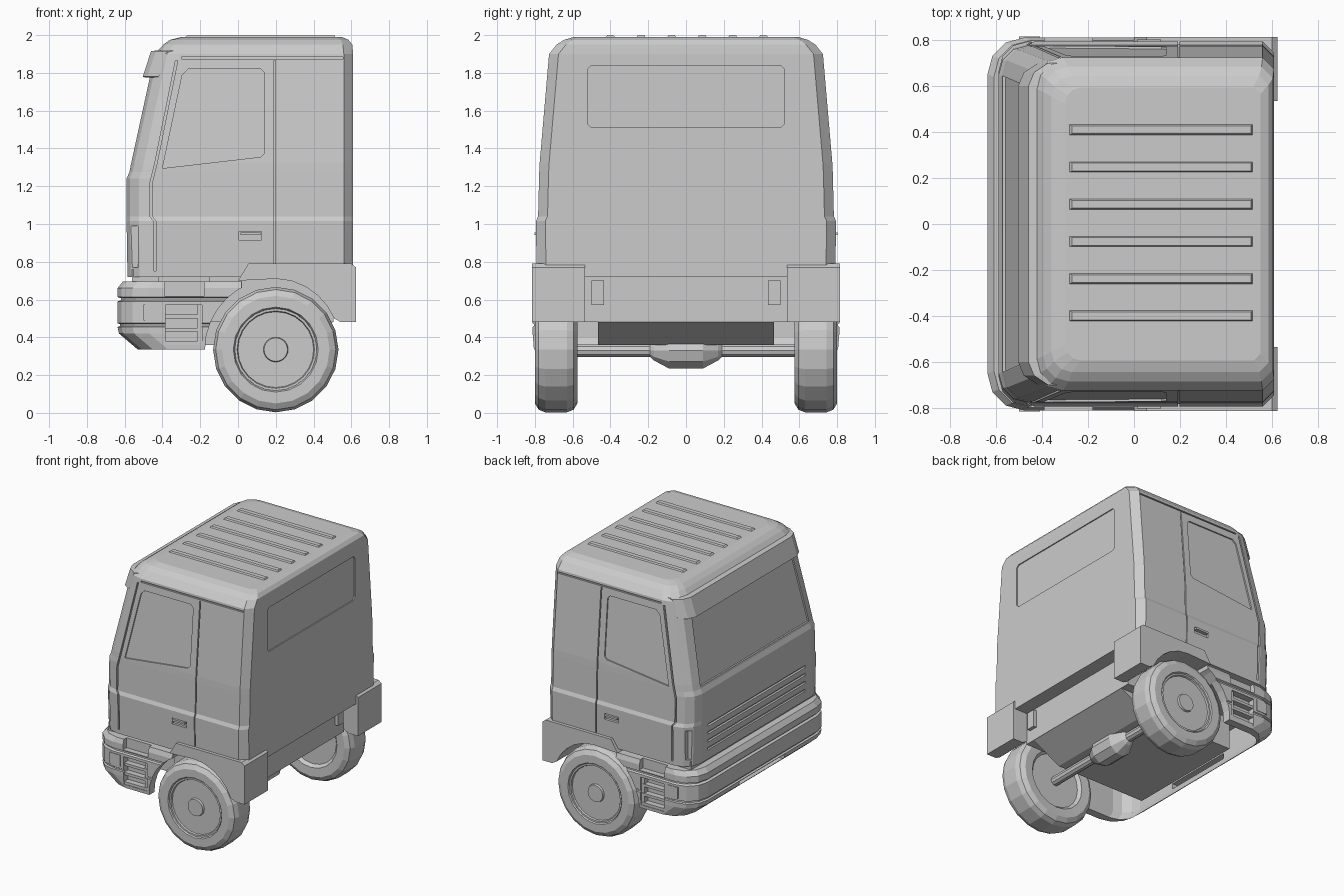
import bpy, bmesh, math
from mathutils import Vector


def mesh_obj(name, verts, faces):
    bm = bmesh.new()
    vs = [bm.verts.new(v) for v in verts]
    for f in faces:
        bm.faces.new([vs[i] for i in f])
    bmesh.ops.recalc_face_normals(bm, faces=bm.faces)
    me = bpy.data.meshes.new(name)
    bm.to_mesh(me)
    bm.free()
    ob = bpy.data.objects.new(name, me)
    bpy.context.collection.objects.link(ob)
    return ob


def loft(name, rings):
    n, m = len(rings[0]), len(rings)
    faces = [(k*n+i, k*n+(i+1) % n, (k+1)*n+(i+1) % n, (k+1)*n+i)
             for k in range(m-1) for i in range(n)]
    faces += [tuple(range(n)), tuple(range((m-1)*n, m*n))]
    return mesh_obj(name, [v for r in rings for v in r], faces)


def prism(name, xz, y0, y1):
    return loft(name, [[(x, y, z) for x, z in xz] for y in (y0, y1)])


def box(name, x0, x1, y0, y1, z0, z1):
    return prism(name, [(x0, z0), (x1, z0), (x1, z1), (x0, z1)], y0, y1)


def lathe(name, prof, cx, cz, n, side=1):
    # revolve (radius, y) around an axis parallel to y
    rings = [[(cx+r*math.cos(2*math.pi*i/n), side*y, cz+r*math.sin(2*math.pi*i/n))
              for i in range(n)] for r, y in prof]
    return loft(name, rings)


def ring(z, xf, xb, hw, rf, cb, seg=3):
    # plan outline: rounded front corners, chamfered rear corners
    half = []
    for i in range(seg+1):
        a = math.pi - i*math.pi/2/seg
        half.append((xf+rf+rf*math.cos(a), hw-rf+rf*math.sin(a)))
    half += [(xb-cb, hw), (xb, hw-cb)]
    return [(x, y, z) for x, y in half] + [(x, -y, z) for x, y in reversed(half)]


def cut(ob, cutters):
    for c in cutters:
        c.hide_render = True
        m = ob.modifiers.new("cut", 'BOOLEAN')
        m.operation, m.solver, m.object = 'DIFFERENCE', 'EXACT', c
    bpy.context.view_layer.update()
    me = bpy.data.meshes.new_from_object(ob.evaluated_get(bpy.context.evaluated_depsgraph_get()))
    ob.modifiers.clear()
    ob.data = me
    for c in cutters:
        bpy.data.objects.remove(c)


# cab levels: z, front x, rear x, half width, front corner, rear chamfer
LEVELS = [(0.72, -0.585, 0.61, 0.79, 0.13, 0.05), (1.015, -0.59, 0.61, 0.795, 0.13, 0.05),
          (1.04, -0.59, 0.61, 0.783, 0.13, 0.05), (1.24, -0.59, 0.61, 0.778, 0.13, 0.05),
          (1.275, -0.575, 0.61, 0.777, 0.13, 0.05), (1.32, -0.566, 0.61, 0.775, 0.13, 0.05),
          (1.90, -0.44, 0.61, 0.725, 0.13, 0.05), (1.95, -0.395, 0.605, 0.685, 0.11, 0.05),
          (1.975, -0.36, 0.585, 0.645, 0.09, 0.04), (1.99, -0.30, 0.55, 0.595, 0.07, 0.03)]
cab = loft("cab", [ring(*l) for l in LEVELS])


def level(z, col):
    for a, b in zip(LEVELS, LEVELS[1:]):
        if a[0] <= z <= b[0]:
            return a[col] + (b[col]-a[col])*(z-a[0])/(b[0]-a[0])
    return LEVELS[0 if z < 1 else -1][col]


def seam(path, s, dx=0.004, dz=0.0, depth=0.012):
    return loft("seam_cutter", [[(x-dx, s*(level(z-dz, 3)-depth), z-dz), (x+dx, s*(level(z+dz, 3)-depth), z+dz),
                                 (x+dx, s*(level(z+dz, 3)+0.03), z+dz), (x-dx, s*(level(z-dz, 3)+0.03), z-dz)]
                                for x, z in path])


def side_panel(xz, s, depth):
    return loft("panel_cutter", [[(x, s*(level(z, 3)+d), z) for x, z in xz] for d in (-depth, 0.04)])


WINDOW = [(-0.40, 1.295), (-0.295, 1.79), (-0.265, 1.82), (0.12, 1.82),
          (0.14, 1.80), (0.14, 1.375), (0.12, 1.355)]
cutters = []
for s in (1, -1):
    # door window, door seams, handle recess and corner intakes
    cutters += [side_panel(WINDOW, s, 0.01),
                seam([(0.195, z) for z in (0.71, 1.015, 1.04, 1.32, 1.865)], s),
                seam([(-0.44, 0.75), (-0.44, 1.015), (-0.46, 1.04), (-0.46, 1.22),
                      (-0.435, 1.32), (-0.325, 1.865)], s, 0.006, 0, 0.016),
                seam([(-0.30, 1.878), (0.555, 1.878)], s, 0, 0.005),
                box("handle_cutter", 0.005, 0.125, s*0.775, s*0.85, 0.915, 0.96),
                box("intake_cutter", -0.57, -0.53, s*0.735, s*0.85, 0.77, 0.99)]
# windscreen recess and grille slots
cutters.append(loft("windscreen_cutter", [[(level(z, 1)+0.012, -w, z), (level(z, 1)+0.012, w, z),
                                           (level(z, 1)-0.06, w, z), (level(z, 1)-0.06, -w, z)]
                                          for z, w in ((1.29, 0.645), (1.86, 0.59))]))
for i in range(4):
    z = 0.79 + i*0.06
    cutters.append(box("grille_cutter", -0.65, -0.572, -0.58, 0.58, z, z+0.018))
# rear window recess
rear = [(-0.52, 1.53), (-0.50, 1.51), (0.50, 1.51), (0.52, 1.53),
        (0.52, 1.82), (0.50, 1.84), (-0.50, 1.84), (-0.52, 1.82)]
cutters.append(loft("rear_window_cutter", [[(x, y, z) for y, z in rear] for x in (0.602, 0.66)]))
cut(cab, cutters)

# roof ribs
for i in range(6):
    y = -0.40 + i*0.162
    loft("roof_rib", [[(-0.29+e, y-w, z), (0.52-e/2, y-w, z), (0.52-e/2, y+w, z), (-0.29+e, y+w, z)]
                      for z, w, e in ((1.98, 0.028, 0), (2.0, 0.017, 0.02))])

# sun visor wrapping the top of the windscreen
loft("sun_visor", [[(x+d, y, z) for x, z in ((-0.375, 1.925), (-0.46, 1.915), (-0.505, 1.78),
                                             (-0.488, 1.775), (-0.44, 1.89))]
                   for y, d in ((-0.70, 0.085), (-0.66, 0.025), (-0.60, 0), (0.60, 0), (0.66, 0.025), (0.70, 0.085))])

# bumper with wheel arches, steps and open underside
BUMPER = [(0.335, -0.53, 0.805), (0.42, -0.63, 0.812), (0.455, -0.638, 0.812), (0.46, -0.625, 0.805),
          (0.47, -0.625, 0.805), (0.475, -0.638, 0.812), (0.59, -0.638, 0.812), (0.597, -0.62, 0.80),
          (0.607, -0.62, 0.80), (0.613, -0.638, 0.812), (0.66, -0.638, 0.812), (0.695, -0.61, 0.80)]
bumper = loft("bumper", [ring(z, xf, 0.02, hw, 0.16, 0.002) for z, xf, hw in BUMPER])
bc = [lathe("arch_cutter", [(0.375, -1), (0.375, 1)], 0.2, 0.335, 32),
      loft("underside_cutter", [ring(z, xf, 0.1, 0.745, 0.13, 0.01) for z, xf in ((0.2, -0.47), (0.4, -0.57), (0.6, -0.57))]),
      box("slot_cutter", -0.8, -0.5, -0.27, 0.27, 0.41, 0.45)]
for s in (1, -1):
    bc += [box("step_cutter", -0.385, -0.19, s*0.76, s*0.9, 0.36, 0.57),
           box("tread_cutter", -0.39, -0.18, s*0.77, s*0.9, 0.62, 0.72)]
cut(bumper, bc)
box("bumper_bridge", -0.56, -0.42, -0.74, 0.74, 0.68, 0.76)

for s in (1, -1):
    for z in (0.36, 0.43, 0.50):
        box("step_tread", -0.385, -0.19, s*0.755, s*0.803, z, z+0.02)
    box("step_post", -0.215, -0.19, s*0.755, s*0.80, 0.36, 0.57)
    box("fog_lamp", -0.50, -0.41, s*0.80, s*0.816, 0.49, 0.575)
    box("door_handle", 0.012, 0.118, s*0.77, s*0.803, 0.942, 0.956)
    # wheel fender
    arch = [(0.2+0.345*math.cos(a), 0.335+0.375*math.sin(a))
            for a in (math.radians(d) for d in (26, 38, 50, 62, 76, 90))]
    prism("fender", [(0.545, 0.48)] + arch + [(0.0, 0.70), (0.055, 0.79), (0.60, 0.79),
                                              (0.625, 0.77), (0.625, 0.48)], s*0.535, s*0.815)
    # wheel
    lathe("tyre", [(0.20, 0.60), (0.22, 0.578), (0.285, 0.575), (0.318, 0.595), (0.332, 0.63), (0.332, 0.745),
                   (0.318, 0.78), (0.285, 0.80), (0.225, 0.80), (0.215, 0.78)], 0.2, 0.335, 20, s)
    lathe("rim", [(0.19, 0.60), (0.217, 0.61), (0.217, 0.792), (0.205, 0.792), (0.195, 0.765), (0.175, 0.76),
                  (0.16, 0.70), (0.12, 0.705), (0.112, 0.765), (0.10, 0.775), (0.067, 0.775),
                  (0.062, 0.795), (0.02, 0.795)], 0.2, 0.335, 24, s)
    box("rear_lamp", 0.50, 0.53, s*0.435, s*0.50, 0.57, 0.70)

# chassis with sloped rear underside
prism("chassis_core", [(0.50, 0.74), (0.50, 0.48), (0.28, 0.36), (-0.46, 0.36), (-0.46, 0.74)], -0.465, 0.465)
box("chassis_sides", -0.15, 0.505, -0.54, 0.54, 0.48, 0.73)

# axle with differential
lathe("axle", [(0.035, -0.62), (0.035, -0.19), (0.055, -0.17), (0.10, -0.09), (0.10, 0.09),
               (0.055, 0.17), (0.035, 0.19), (0.035, 0.62)], 0.2, 0.33, 10)
